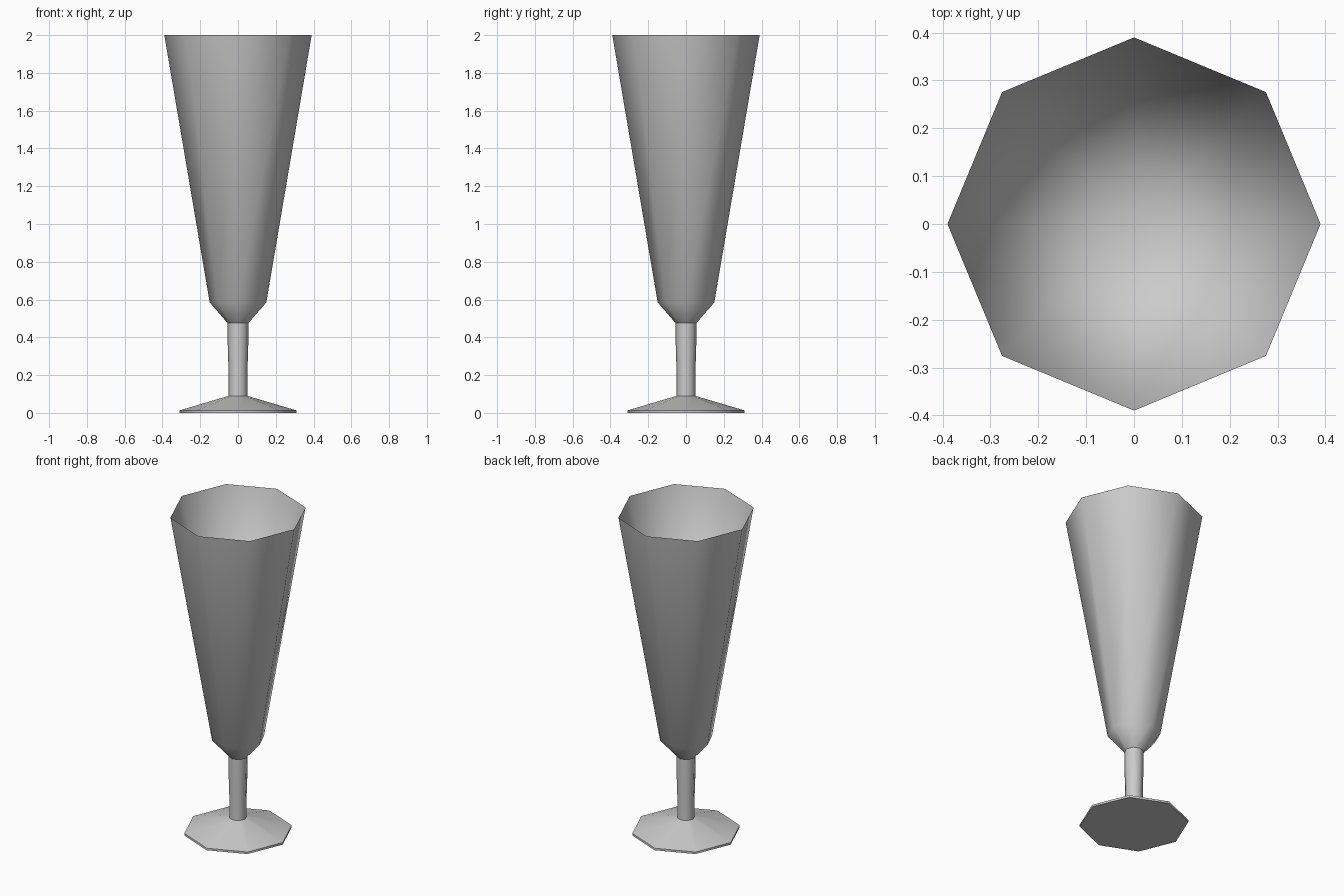
import bpy, bmesh, math

SIDES = 8

cube = bpy.data.objects.get("Cube")
if cube:
    bpy.data.objects.remove(cube, do_unlink=True)

glass = bpy.data.materials.new("pale_grey_glass")
glass.use_nodes = True
colour = (0.6, 0.6, 0.6, 1.0)
glass.diffuse_color = colour
glass.node_tree.nodes["Principled BSDF"].inputs["Base Color"].default_value = colour


def lathe(name, profile):
    """Turn (radius, height) points into an eight-sided part; radius 0 is a tip."""
    bm = bmesh.new()
    rings = []
    for r, z in profile:
        count = SIDES if r > 0 else 1
        rings.append([bm.verts.new((r * math.cos(math.tau * i / SIDES),
                                    r * math.sin(math.tau * i / SIDES), z))
                      for i in range(count)])
    for low, high in zip(rings, rings[1:]):
        for i in range(SIDES):
            j = (i + 1) % SIDES
            if len(low) == 1:
                bm.faces.new((low[0], high[j], high[i]))
            elif len(high) == 1:
                bm.faces.new((low[i], low[j], high[0]))
            else:
                bm.faces.new((low[i], low[j], high[j], high[i]))
    mesh = bpy.data.meshes.new(name)
    bm.to_mesh(mesh)
    bm.free()
    mesh.materials.append(glass)
    obj = bpy.data.objects.new(name, mesh)
    bpy.context.collection.objects.link(obj)
    bpy.ops.object.select_all(action='DESELECT')
    obj.select_set(True)
    bpy.context.view_layer.objects.active = obj
    bpy.ops.object.shade_smooth_by_angle(angle=math.radians(55))
    return obj


# Flat-bottomed foot with a shallow sloping top
lathe("foot", [(0, 0), (0.31, 0), (0.31, 0.013), (0.05, 0.09)])

# Slim stem, slightly wider at the top
lathe("stem", [(0.05, 0.09), (0.05, 0.22), (0.055, 0.38), (0.055, 0.475)])

# Tall bowl: outer wall up to a thin rim, then a conical inside down to its tip
lathe("bowl", [(0.055, 0.475), (0.15, 0.585), (0.39, 2.0), (0, 0.55)])
